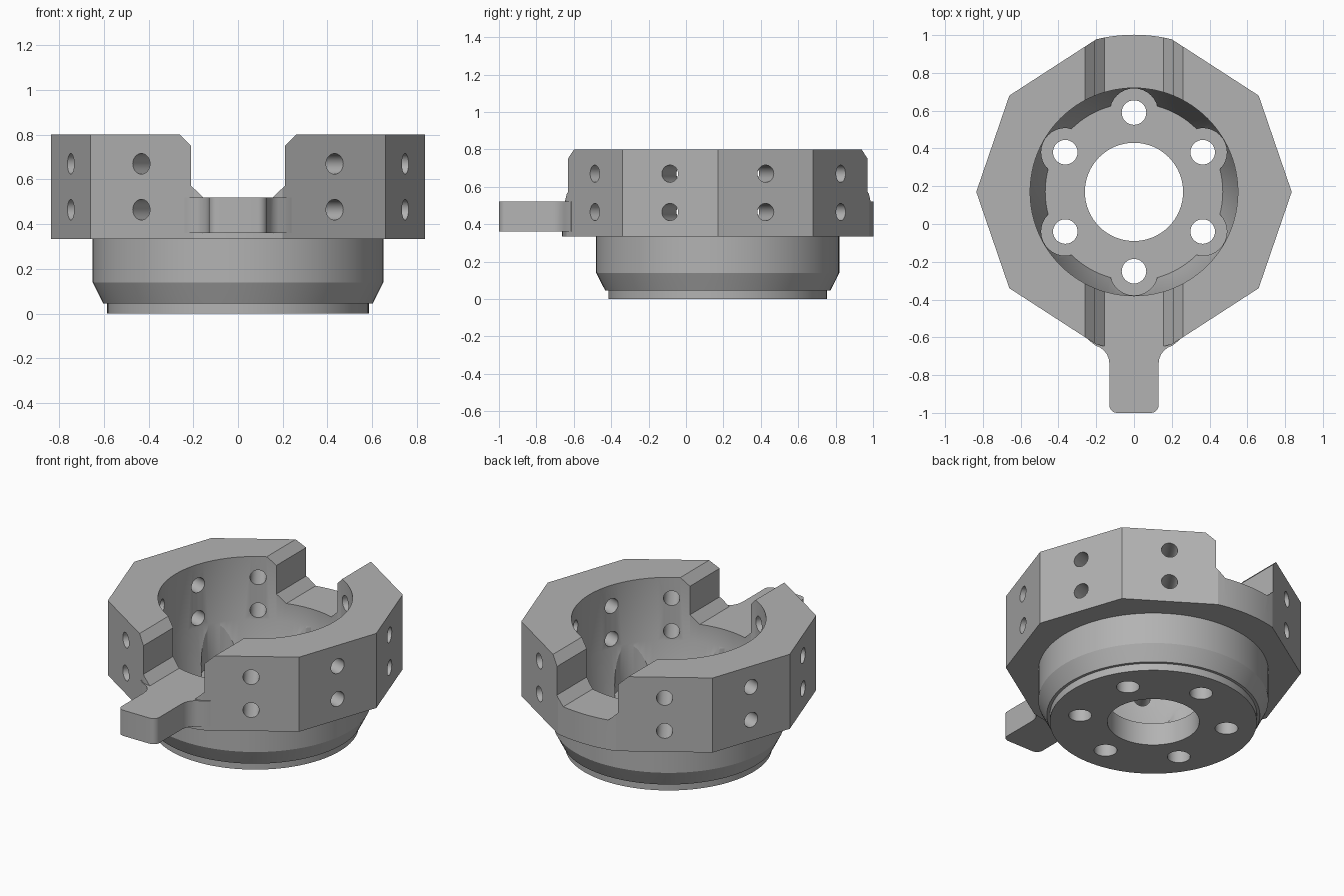
import bpy, bmesh, math
from math import cos, sin, pi, radians
from mathutils import Matrix, Vector

if "Cube" in bpy.data.objects:
    bpy.data.objects.remove(bpy.data.objects["Cube"], do_unlink=True)

CY = 0.17  # axis of the round body along y

steel = bpy.data.materials.new("grey_steel")
steel.use_nodes = True
GREY = (0.45, 0.45, 0.45, 1)
steel.diffuse_color = GREY
steel.node_tree.nodes["Principled BSDF"].inputs["Base Color"].default_value = GREY


def make(name, bm):
    bmesh.ops.recalc_face_normals(bm, faces=bm.faces)
    me = bpy.data.meshes.new(name)
    bm.to_mesh(me)
    bm.free()
    me.materials.append(steel)
    ob = bpy.data.objects.new(name, me)
    bpy.context.collection.objects.link(ob)
    return ob


def prism(name, outline, start, depth):
    """Extrude a closed outline of 3D points along depth."""
    bm = bmesh.new()
    face = bm.faces.new([bm.verts.new(Vector(p) + Vector(start)) for p in outline])
    ext = bmesh.ops.extrude_face_region(bm, geom=[face])
    moved = [g for g in ext["geom"] if isinstance(g, bmesh.types.BMVert)]
    bmesh.ops.translate(bm, verts=moved, vec=depth)
    return make(name, bm)


def lathe(name, profile, steps=96):
    """Stack rings of (radius, z) around the body axis and cap both ends."""
    bm = bmesh.new()
    rings = [[bm.verts.new((r * cos(2 * pi * i / steps), CY + r * sin(2 * pi * i / steps), z))
              for i in range(steps)] for r, z in profile]
    for a, b in zip(rings, rings[1:]):
        for i in range(steps):
            j = (i + 1) % steps
            bm.faces.new((a[i], a[j], b[j], b[i]))
    bm.faces.new(rings[0])
    bm.faces.new(rings[-1])
    return make(name, bm)


def rod(bm, radius, length, matrix, steps=32):
    bmesh.ops.create_cone(bm, cap_ends=True, segments=steps, radius1=radius,
                          radius2=radius, depth=length, matrix=matrix)


def combine(target, tool, operation):
    """Apply a boolean and remove the tool."""
    mod = target.modifiers.new("cut", "BOOLEAN")
    mod.operation, mod.solver, mod.object = operation, "EXACT", tool
    bpy.context.view_layer.update()
    graph = bpy.context.evaluated_depsgraph_get()
    old = target.data
    new = bpy.data.meshes.new_from_object(target.evaluated_get(graph))
    target.modifiers.clear()
    target.data = new
    bpy.data.meshes.remove(old)
    bpy.data.objects.remove(tool, do_unlink=True)


# Faceted collar: eight flats, with short arcs at front and back
arc = 0.832
a0 = math.acos(0.2 / arc)
quarter = [(0.835, 0), (0.66, 0.51)] + [
    (arc * cos(a), arc * sin(a)) for a in [a0 + (pi / 2 - a0) * i / 5 for i in range(6)]]
half = quarter + [(-x, y) for x, y in reversed(quarter[:-1])]
outline = half + [(x, -y) for x, y in reversed(half[1:-1])]
body = prism("tool_body", [(x, y, 0) for x, y in outline], (0, CY, 0.335), (0, 0, 0.465))

# Round base with a tapered shoulder and bottom step
combine(body, lathe("base", [(0.585, 0), (0.585, 0.045), (0.602, 0.045), (0.625, 0.09),
                             (0.65, 0.14), (0.65, 0.40)]), "UNION")

# Cavity: bore, inner cone and centre hole
combine(body, lathe("bore", [(0.47, 0.14), (0.55, 0.41), (0.55, 0.9)]), "DIFFERENCE")
combine(body, lathe("centre_hole", [(0.26, -0.1), (0.26, 0.3)], 64), "DIFFERENCE")

# Front tab with rounded tip and flared root
side = [(0.0, -0.5), (0.24, -0.5), (0.24, -0.615)]
side += [(0.23 - 0.1 * sin(t), -0.74 + 0.1 * cos(t)) for t in [radians(15 * i) for i in range(1, 7)]]
side += [(0.09 + 0.04 * cos(t), -0.96 - 0.04 * sin(t)) for t in [radians(15 * i) for i in range(7)]]
tab = side[1:] + [(-x, y) for x, y in reversed(side[1:])]
combine(body, prism("tab", [(x, y, 0) for x, y in tab], (0, 0, 0.36), (0, 0, 0.16)), "UNION")

# Slot across the collar with chamfered top and bottom edges
right = [(0.155, 0.52), (0.21, 0.572), (0.21, 0.75), (0.26, 0.8), (0.26, 0.9)]
slot = right + [(-x, z) for x, z in reversed(right)]
combine(body, prism("slot", [(x, 0, z) for x, z in slot], (0, -1.2, 0), (0, 2.4, 0)), "DIFFERENCE")

# Six scalloped pockets in the cavity, each with a bolt hole
for radius, z, length in ((0.128, 0.29, 0.30), (0.065, 0.1, 0.4)):
    bm = bmesh.new()
    for i in range(6):
        a = pi / 2 + i * pi / 3
        rod(bm, radius, length, Matrix.Translation((0.42 * cos(a), CY + 0.42 * sin(a), z)))
    combine(body, make("pockets", bm), "DIFFERENCE")

# Paired radial holes through every flat
bm = bmesh.new()
for angle in (18.9, 56.7):
    for a in (angle, 180 - angle, 180 + angle, -angle):
        for z in (0.465, 0.67):
            direction = Vector((cos(radians(a)), sin(radians(a)), 0))
            turn = direction.to_track_quat("Z", "Y").to_matrix().to_4x4()
            rod(bm, 0.046, 0.6, Matrix.Translation(direction * 0.72 + Vector((0, CY, z))) @ turn)
combine(body, make("side_holes", bm), "DIFFERENCE")

# Smooth the round walls, keep the machined edges crisp
bpy.ops.object.select_all(action="DESELECT")
body.select_set(True)
bpy.context.view_layer.objects.active = body
bpy.ops.object.shade_smooth_by_angle(angle=radians(20))
